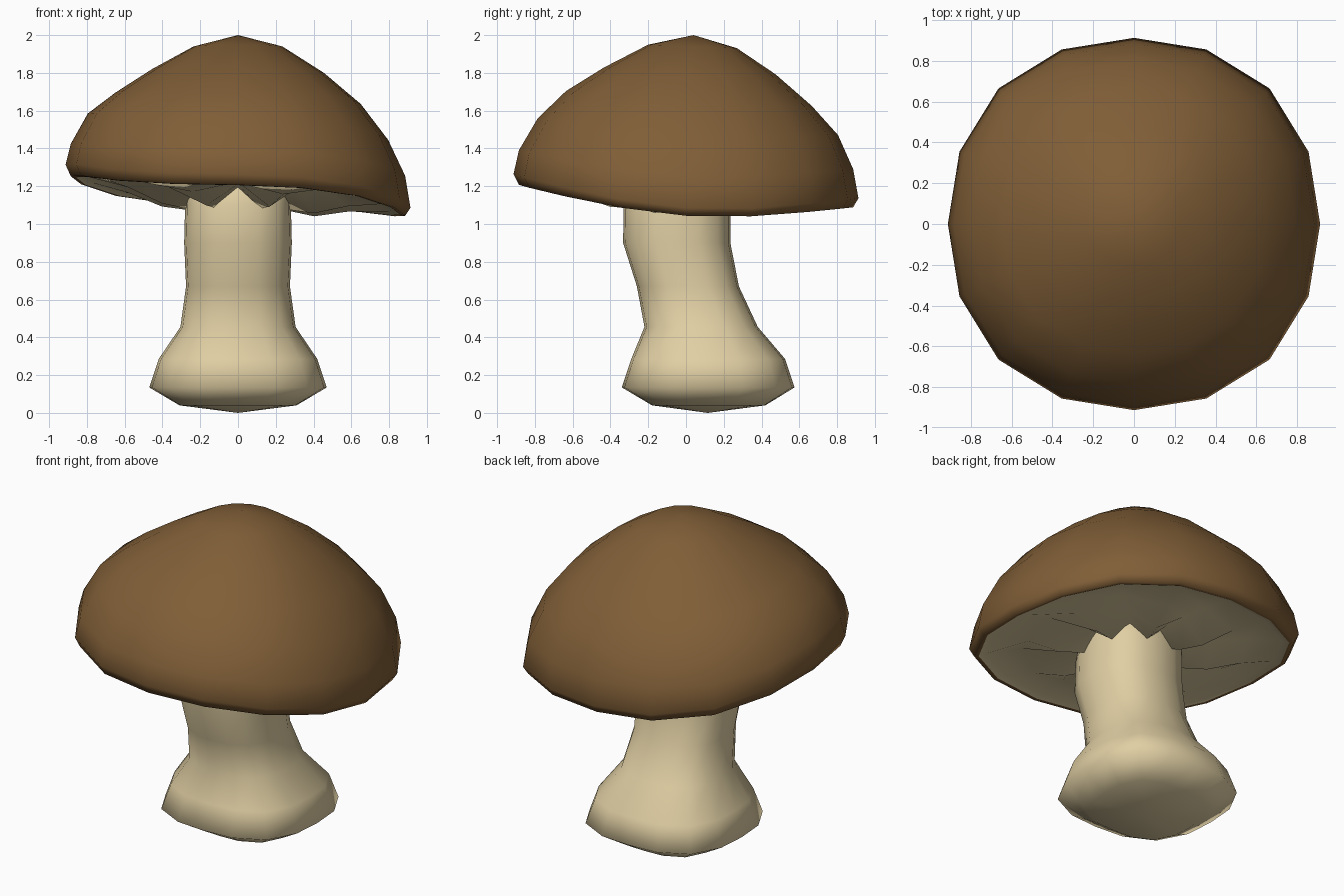
import bpy
import bmesh
from math import sin, cos, tau

if "Cube" in bpy.data.objects:
    bpy.data.objects.remove(bpy.data.objects["Cube"], do_unlink=True)

SIDES = 16


def make_material(name, rgb):
    mat = bpy.data.materials.new(name)
    mat.use_nodes = True
    mat.diffuse_color = (*rgb, 1)
    bsdf = mat.node_tree.nodes["Principled BSDF"]
    bsdf.inputs["Base Color"].default_value = (*rgb, 1)
    bsdf.inputs["Roughness"].default_value = 0.9
    return mat


brown = make_material("cap brown", (0.215, 0.112, 0.038))
cream = make_material("stem cream", (0.75, 0.625, 0.37))


def loft(name, rings, mat, start=None, end=None):
    """Skin a list of rings, optionally closing either end to a point."""
    bm = bmesh.new()
    loops = [[bm.verts.new(p) for p in ring] for ring in rings]
    n = len(loops[0])
    for low, high in zip(loops, loops[1:]):
        for i in range(n):
            j = (i + 1) % n
            bm.faces.new((low[i], low[j], high[j], high[i]))
    for tip, loop in ((start, loops[0]), (end, loops[-1])):
        if tip:
            v = bm.verts.new(tip)
            for i in range(n):
                bm.faces.new((loop[i], loop[(i + 1) % n], v))
    bmesh.ops.recalc_face_normals(bm, faces=bm.faces)
    for f in bm.faces:
        f.smooth = True
    mesh = bpy.data.meshes.new(name)
    bm.to_mesh(mesh)
    bm.free()
    mesh.materials.append(mat)
    obj = bpy.data.objects.new(name, mesh)
    bpy.context.collection.objects.link(obj)
    return obj


def fullness(a, corner):
    """Radius factor that swells a ring towards its diagonals."""
    return 1 + corner * sin(2 * a) ** 2


def tilted_ring(r, z, slope_x, slope_y, cy=0.0, groove=0.0, ridge=0.0):
    """Tilted, slightly warped ring, alternating grooves and ridges."""
    ring = []
    for i in range(SIDES):
        a = tau * i / SIDES
        x, y = r * cos(a), r * sin(a)
        k = fullness(a, 0.03)
        warp = 1 - 0.85 * sin(a) ** 2
        offset = ridge if i % 2 else groove
        ring.append((x * k, y * k + cy,
                     z + slope_x * x * warp + slope_y * y + offset))
    return ring


# Cap: radius, height, tilt in x, tilt in y, centre y
cap_profile = [
    (0.86, 1.148, -0.115, -0.067, 0),
    (0.885, 1.148, -0.118, -0.067, 0),
    (0.913, 1.2, -0.125, -0.07, 0),
    (0.885, 1.34, -0.096, -0.056, 0),
    (0.795, 1.515, -0.088, -0.056, 0.01),
    (0.65, 1.665, -0.046, -0.06, 0.015),
    (0.455, 1.81, -0.022, -0.04, 0.02),
    (0.235, 1.94, 0, -0.04, 0.035),
]
loft("cap", [tilted_ring(*p) for p in cap_profile], brown, end=(0, 0.04, 2))

# Gills: folded underside from the rim to inside the stem,
# radius, height, tilt in x, tilt in y, centre y, groove, ridge
gill_profile = [
    (0.86, 1.148, -0.115, -0.067, 0, 0, 0),
    (0.82, 1.162, -0.115, -0.067, 0, 0, 0),
    (0.62, 1.15, -0.1, -0.06, 0, 0.035, -0.02),
    (0.43, 1.135, -0.075, -0.05, 0, 0.055, -0.06),
    (0.3, 1.135, -0.02, -0.03, 0, 0.05, -0.06),
    (0.2, 1.14, 0, -0.02, 0, 0.03, -0.04),
]
loft("gills", [tilted_ring(*p) for p in gill_profile], cream)


def stem_ring(rx, front, back, z, corner):
    """Ring between a front and a back y, with fuller corners."""
    cy, ry = (front + back) / 2, (back - front) / 2
    ring = []
    for i in range(SIDES):
        a = tau * i / SIDES
        k = fullness(a, corner)
        ring.append((rx * k * cos(a), cy + ry * k * sin(a), z))
    return ring


# Stem: half width, front y, back y, height, corner fullness
stem_profile = [
    (0.31, -0.18, 0.42, 0.04, 0.12),
    (0.47, -0.34, 0.575, 0.135, 0.1),
    (0.42, -0.29, 0.525, 0.285, 0.1),
    (0.305, -0.22, 0.38, 0.455, 0.08),
    (0.275, -0.26, 0.28, 0.67, 0.08),
    (0.285, -0.333, 0.235, 0.9, 0.08),
    (0.28, -0.33, 0.235, 1.1, 0.08),
    (0.26, -0.28, 0.23, 1.3, 0.08),
]
loft("stem", [stem_ring(*p) for p in stem_profile], cream,
     start=(0, 0.115, 0), end=(0, 0, 1.32))
